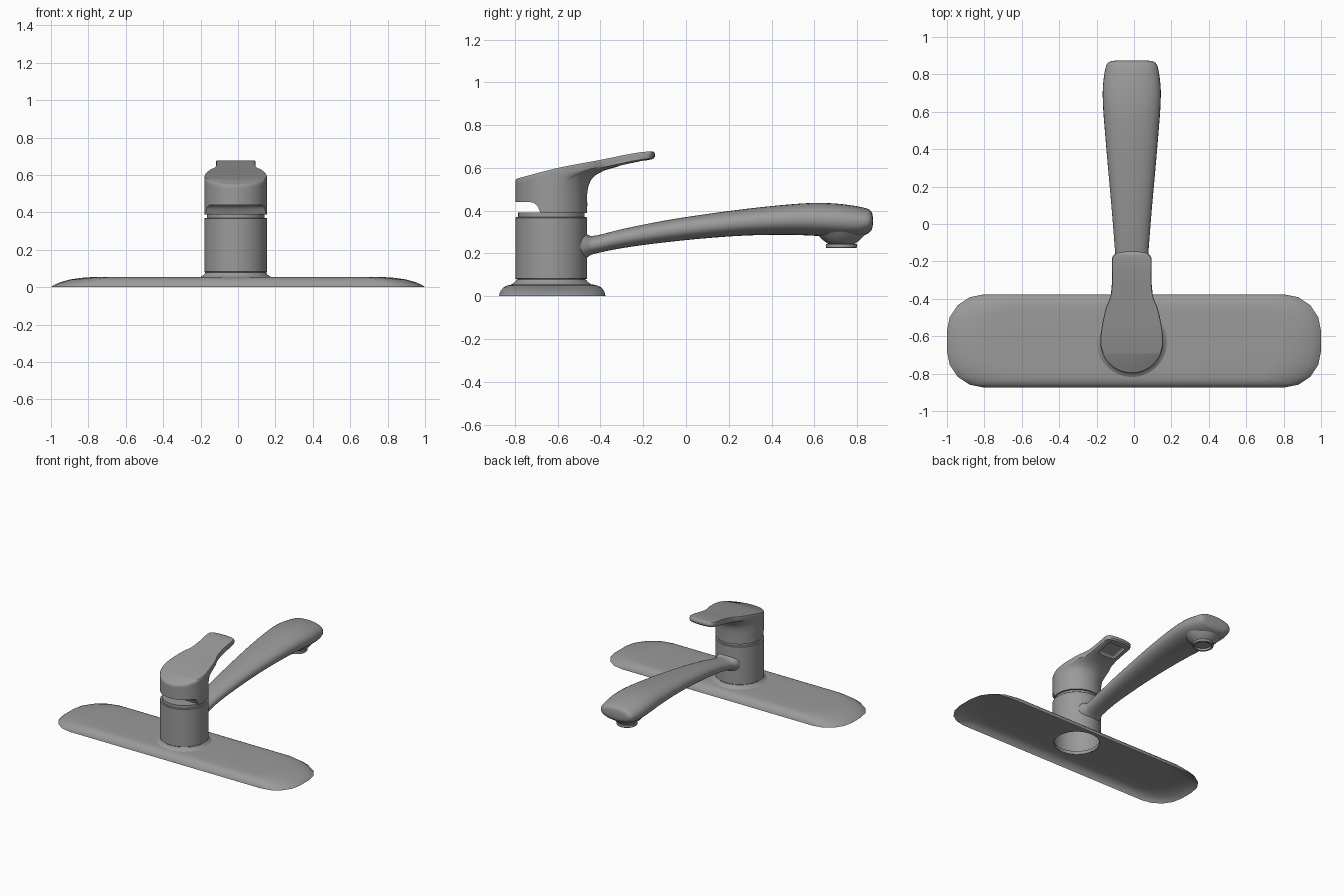
import bpy, bmesh
from math import sin, cos, pi, radians, sqrt

CX, CY = -0.012, -0.63      # axis of the faucet body
R = 0.168                   # body radius

cube = bpy.data.objects.get("Cube")
if cube:
    bpy.data.objects.remove(cube, do_unlink=True)

# Dark grey metal shared by every part
GREY = (.325, .325, .325, 1)
metal = bpy.data.materials.new("dark_grey_metal")
metal.use_nodes = True
metal.diffuse_color = GREY
metal.node_tree.nodes["Principled BSDF"].inputs["Base Color"].default_value = GREY


def lerp(a, b, t):
    return a + (b - a) * t


def finish(obj, angle=35):
    obj.data.materials.append(metal)
    bpy.ops.object.select_all(action='DESELECT')
    obj.select_set(True)
    bpy.context.view_layer.objects.active = obj
    bpy.ops.object.shade_smooth_by_angle(angle=radians(angle))


def loft(name, rings, cap_start=False, cap_end=False, strip_caps=False, outward=True):
    """Skin closed rings of equal length; strip caps pair mirrored ring points."""
    bm = bmesh.new()
    rows = [[bm.verts.new(p) for p in ring] for ring in rings]
    n = len(rows[0])
    for a, b in zip(rows, rows[1:]):
        for i in range(n):
            j = (i + 1) % n
            bm.faces.new((a[i], a[j], b[j], b[i]))
    for row, wanted in ((rows[0], cap_start), (rows[-1], cap_end)):
        if not wanted:
            continue
        if strip_caps:
            for i in range(n // 2):
                quad = [row[i], row[i + 1], row[-i - 1], row[-i]]
                bm.faces.new(list(dict.fromkeys(quad)))
        else:
            bm.faces.new(row)
    bmesh.ops.recalc_face_normals(bm, faces=bm.faces)
    # open shells face up
    if not outward and sum(f.normal.z * f.calc_area() for f in bm.faces) < 0:
        bmesh.ops.reverse_faces(bm, faces=bm.faces)
    mesh = bpy.data.meshes.new(name)
    bm.to_mesh(mesh)
    bm.free()
    obj = bpy.data.objects.new(name, mesh)
    bpy.context.collection.objects.link(obj)
    finish(obj)
    return obj


def circle(r, z, x=CX, y=CY, n=64):
    return [(x + r * cos(2 * pi * (i + .5) / n),
             y + r * sin(2 * pi * (i + .5) / n), z) for i in range(n)]


def curve(points, x):
    """Smooth interpolation through (x, value) points."""
    k = 0
    while k < len(points) - 2 and x > points[k + 1][0]:
        k += 1
    p = [points[max(0, min(len(points) - 1, k + d))] for d in (-1, 0, 1, 2)]
    h = p[2][0] - p[1][0]
    t = max(0, min(1, (x - p[1][0]) / h))
    m0 = (p[2][1] - p[0][1]) / (p[2][0] - p[0][0]) * h
    m1 = (p[3][1] - p[1][1]) / (p[3][0] - p[1][0]) * h
    return ((2*t**3 - 3*t**2 + 1) * p[1][1] + (t**3 - 2*t*t + t) * m0
            + (3*t*t - 2*t**3) * p[2][1] + (t**3 - t*t) * m1)


# Deck plate: open-bottomed shell with faceted corners, sloping ends and a hole
def rounded_rect(hx, hy, r, z, n=5):
    ring = []
    for k, (sx, sy) in enumerate(((1, 1), (-1, 1), (-1, -1), (1, -1))):
        for i in range(n):
            a = pi / 2 * (k + i / (n - 1))
            ring.append((sx * (hx - r) + r * cos(a),
                         -.6255 + sy * (hy - r) + r * sin(a), z))
    return ring


plate = [(1, .2485, .195, 0), (.985, .247, .195, .012), (.95, .241, .193, .027),
         (.90, .229, .19, .041), (.84, .212, .18, .05), (.78, .193, .17, .054)]
loft("deck_plate", [rounded_rect(*p) for p in plate] + [circle(.159, .055, n=20)],
     outward=False)

# Flared collar, body and narrow neck below the handle
loft("body_collar", [circle(r, z) for r, z in
     ((.188, .055), (.18, .06), (.17, .067), (.163, .078), (.157, .08))],
     outward=False)
loft("body", [circle(r, z) for r, z in
     ((.157, .055), (.157, .08), (R - .003, .08), (R, .083), (R, .367),
      (R - .003, .37), (.155, .37), (.155, .392))], cap_end=True)

# Handle: the drum flows into a teardrop lever
TOP = [(-.8, .548), (-.6, .6), (-.4, .638), (-.25, .668), (-.19, .676), (-.14, .676)]
outline = [(.168, -.63), (.163, -.565), (.14, -.455), (.118, -.4),
           (.108, -.35), (.104, -.28), (.106, -.2), (.101, -.172), (.083, -.157),
           (.04, -.148), (0, -.146)]
HALF = 80


def teardrop(t):
    """Half outline from the front (t=0) to the lever tip (t=1)."""
    if t < .45:
        a = t / .45 * pi / 2
        return R * sin(a), CY - R * cos(a)
    u = (t - .45) / .55 * (len(outline) - 1)
    return (curve([(i, p[0]) for i, p in enumerate(outline)], u),
            curve([(i, p[1]) for i, p in enumerate(outline)], u))


def drum(t):
    a = t / .45 * pi / 2 if t < .45 else pi / 2 * (1 + (t - .45) / .55)
    return R * sin(a), CY - R * cos(a)


def handle_ring(s, height, scale=1):
    half = []
    for i in range(HALF + 1):
        t = i / HALF
        (x0, y0), (x1, y1) = drum(t), teardrop(t)
        x, y = lerp(x0, x1, s) * scale, lerp(y0, y1, s)
        y = CY + .2 + (y - CY - .2) * scale
        half.append((x, y, height(y, y1)))
    ring = half + [(-x, y, z) for x, y, z in half[-2:0:-1]]
    return [(x + CX, y, z) for x, y, z in ring]


def notch(y, _):
    u = max(0, min(1, (-.685 - y) / .045))
    return .39 + .05 * sqrt(1 - (1 - u) ** 2)


rings = [handle_ring(0, notch), handle_ring(0, lambda y, e: .48)]
for s, f in ((.015, .2), (.05, .38), (.12, .53), (.25, .67), (.45, .78),
             (.7, .89), (.9, .97), (.975, 1)):
    rings.append(handle_ring(s, lambda y, e: .48 + (curve(TOP, e) - .034 - .48) * f))
for s, drop, scale in ((1, .024, 1), (1, .008, 1), (1, .002, .99), (1, 0, .98)):
    rings.append(handle_ring(s, lambda y, e: curve(TOP, y) - drop, scale))
handle = loft("handle", rings, True, True, strip_caps=True)

# Finger recess beneath the lever tip
bpy.ops.mesh.primitive_cube_add(size=1, location=(CX, -.25, .613),
                                rotation=(radians(14), 0, 0))
cutter = bpy.context.object
cutter.name = "finger_recess_cutter"
cutter.scale = (.14, .13, .05)
bpy.ops.object.transform_apply(location=False, rotation=False)
cutter.data.materials.append(metal)
bevel = cutter.modifiers.new("Bevel", 'BEVEL')
bevel.width, bevel.segments = .015, 3
cutter.hide_render = True
cutter.hide_set(True)
cut = handle.modifiers.new("Finger recess", 'BOOLEAN')
cut.operation, cut.object, cut.solver = 'DIFFERENCE', cutter, 'EXACT'

# Set screw at the back of the handle
bpy.ops.mesh.primitive_cylinder_add(vertices=16, radius=.008, depth=.01,
                                    location=(CX, CY + R - .004, .43),
                                    rotation=(pi / 2, 0, 0))
screw = bpy.context.object
screw.name = "set_screw"
finish(screw)

# Spout: oval sections (y, half width, bottom, top)
spout = [(-.5, .1, .16, .31), (-.468, .088, .178, .293), (-.44, .077, .195, .281),
         (-.3, .079, .225, .314), (-.1, .093, .252, .354), (.1, .109, .272, .385),
         (.3, .127, .285, .411), (.5, .144, .287, .431), (.62, .153, .282, .437),
         (.72, .155, .278, .432), (.8, .147, .277, .421), (.845, .137, .29, .411),
         (.862, .126, .302, .402), (.871, .108, .318, .388), (.874, .08, .333, .372)]


def spout_section(y):
    w, lo, hi = (curve([(p[0], p[k]) for p in spout], y) for k in (1, 2, 3))
    pts = []
    for i in range(32):
        a = 2 * pi * i / 32
        c, s = cos(a), sin(a)
        pts.append((CX + w * abs(c) ** .9 * (1 if c > 0 else -1), y,
                    (lo + hi) / 2 + (hi - lo) / 2 * abs(s) ** .9 * (1 if s > 0 else -1)))
    return pts


stations = []
for a, b in zip(spout, spout[1:]):
    stations += [lerp(a[0], b[0], k / 3) for k in range(3)]
loft("spout", [spout_section(y) for y in stations + [spout[-1][0]]], True, True)

# Outlet neck and hollow aerator under the spout end
outlet = [(.125, .31), (.108, .285), (.087, .263), (.07, .25), (.062, .245),
          (.072, .244), (.073, .228), (.07, .225), (.058, .225), (.056, .24)]
loft("aerator", [circle(r, z, CX, .727, 40) for r, z in outlet], True, True)
